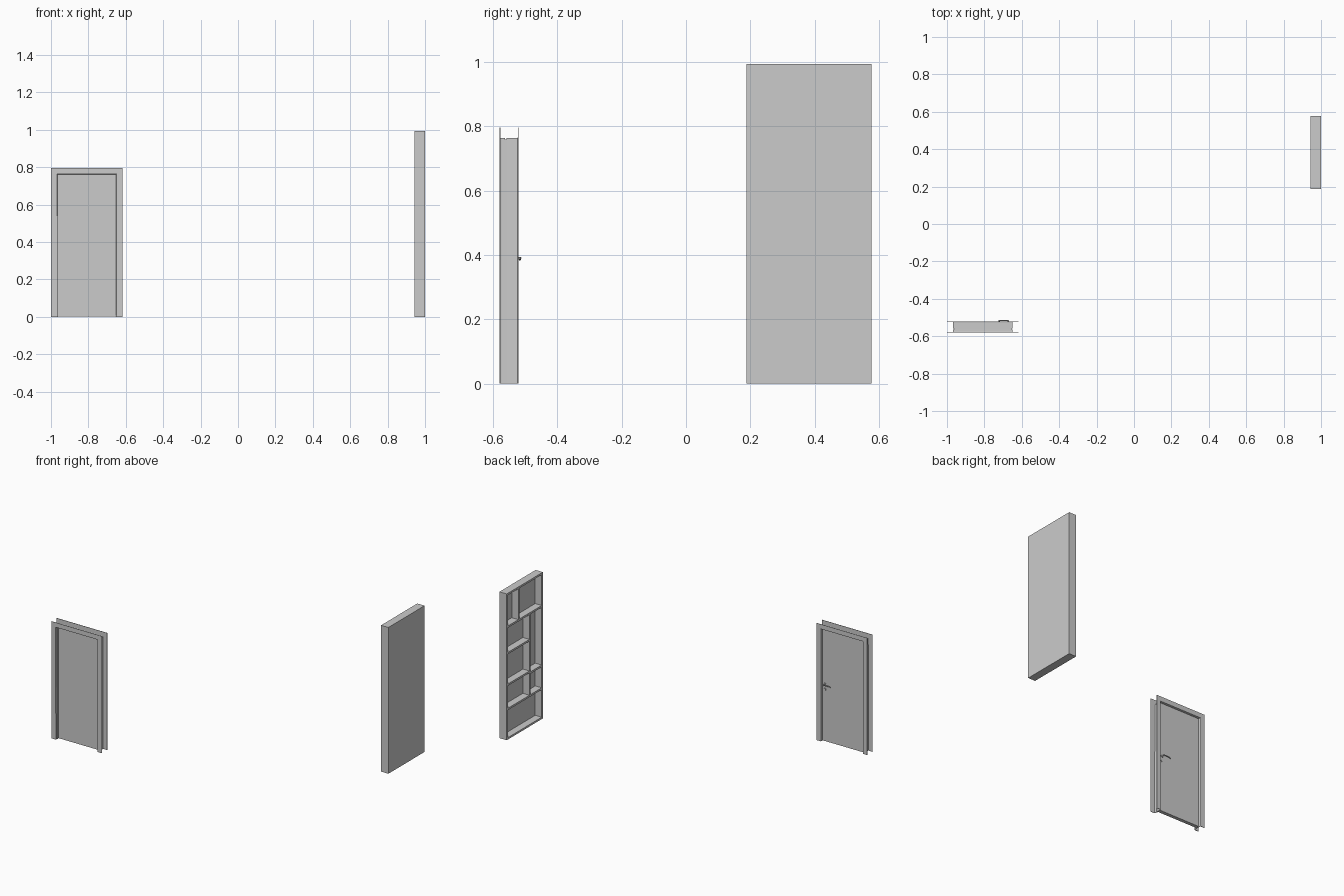
import bpy, bmesh, math
from mathutils import Vector

if "Cube" in bpy.data.objects:
    bpy.data.objects.remove(bpy.data.objects["Cube"])


def box(name, x, y, z):
    """Box from (min, max) ranges."""
    bm = bmesh.new()
    bmesh.ops.create_cube(bm, size=1)
    for v in bm.verts:
        v.co = [r[0] + (c + 0.5) * (r[1] - r[0]) for c, r in zip(v.co, (x, y, z))]
    return finish(name, bm)


def finish(name, bm):
    bmesh.ops.recalc_face_normals(bm, faces=bm.faces)
    me = bpy.data.meshes.new(name)
    bm.to_mesh(me)
    bm.free()
    ob = bpy.data.objects.new(name, me)
    bpy.context.collection.objects.link(ob)
    return ob


def disc(name, x, y0, y1, z, r):
    """Cylinder along y."""
    bpy.ops.mesh.primitive_cylinder_add(vertices=20, radius=r, depth=y1 - y0,
                                        location=(x, (y0 + y1) / 2, z),
                                        rotation=(math.pi / 2, 0, 0))
    ob = bpy.context.object
    ob.name = name
    bpy.ops.object.shade_smooth_by_angle()
    return ob


# Door frame: sheet profile (outward distance, y) swept up, over and down
X0, X1, TOP = -0.966, -0.651, 0.763
profile = [(0.033, -0.579), (0.003, -0.579), (0.001, -0.578), (0, -0.575),
           (0, -0.564), (-0.004, -0.564), (-0.004, -0.558),
           (0, -0.558), (0, -0.526), (0.001, -0.523), (0.003, -0.522), (0.033, -0.522)]
path = [(X0, 0, -1, 0), (X0, TOP, -1, 1), (X1, TOP, 1, 1), (X1, 0, 1, 0)]
bm = bmesh.new()
rows = [[bm.verts.new((x + d * ox, y, z + d * oz)) for d, y in profile]
        for x, z, ox, oz in path]
for a, b in zip(rows, rows[1:]):
    for i in range(len(profile) - 1):
        bm.faces.new((a[i], a[i + 1], b[i + 1], b[i]))
frame = finish("door_frame", bm)
sol = frame.modifiers.new("sheet", 'SOLIDIFY')
sol.thickness = 0.0025
sol.offset = 0

# Door leaf
box("door_leaf", (X0 + 0.003, X1 - 0.003), (-0.558, -0.534), (0.003, TOP - 0.003))

# Handle on the back face: rose, key rose and curved lever
HX, HZ = -0.672, 0.39
disc("handle_rose", HX, -0.534, -0.530, HZ, 0.009)
disc("key_rose", HX, -0.534, -0.530, HZ - 0.035, 0.008)
cu = bpy.data.curves.new("door_lever", 'CURVE')
cu.dimensions = '3D'
cu.bevel_depth = 0.0035
cu.bevel_resolution = 3
cu.use_fill_caps = True
sp = cu.splines.new('POLY')
pts = [(0, -0.532, 0), (0, -0.519, 0), (-0.003, -0.516, 0),
       (-0.02, -0.516, 0.001), (-0.04, -0.516, 0), (-0.052, -0.517, -0.004)]
sp.points.add(len(pts) - 1)
for p, (dx, y, dz) in zip(sp.points, pts):
    p.co = (HX + dx, y, HZ + dz, 1)
bpy.context.collection.objects.link(bpy.data.objects.new("door_lever", cu))

# Bookcase carcass, open towards -x
T = 0.013
BX, BY, BZ = (0.945, 1.0), (0.188, 0.577), (0.0, 0.995)
box("bookcase_back", (0.994, BX[1]), BY, BZ)
depth = (BX[0], 0.994)
inner = (BY[0] + T, BY[1] - T)
box("bookcase_side_right", depth, (BY[0], BY[0] + T), BZ)
box("bookcase_side_left", depth, (BY[1] - T, BY[1]), BZ)
box("bookcase_top", depth, inner, (BZ[1] - T, BZ[1]))
box("bookcase_bottom", depth, inner, (0, T))

# Shelves (z, y range) and dividers (y, z range)
DIV = 0.32
for i, (z, y) in enumerate([(0.76, inner), (0.20, inner),
                            (0.58, (DIV + T, inner[1])),
                            (0.365, (DIV + T, inner[1])),
                            (0.355, (inner[0], DIV))]):
    box(f"shelf_{i}", depth, y, (z, z + T))
for i, (y, z) in enumerate([(0.44, (0.76 + T, BZ[1] - T)), (DIV, (0.20 + T, 0.76))]):
    box(f"divider_{i}", depth, (y, y + T), z)
